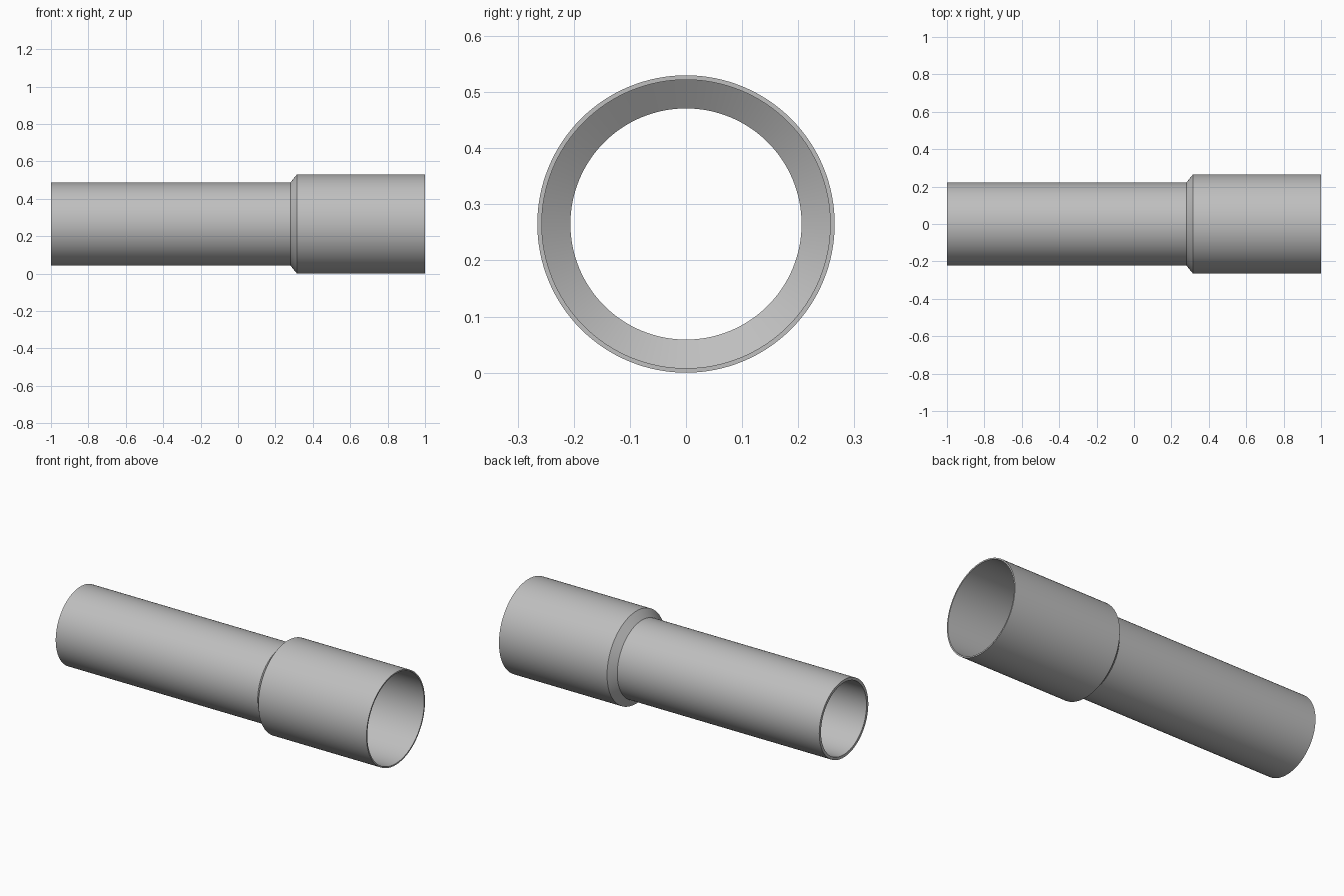
import bpy
import bmesh
import math
from mathutils import Matrix, Vector

cube = bpy.data.objects.get("Cube")
if cube:
    bpy.data.objects.remove(cube, do_unlink=True)

# Plain grey material
grey = bpy.data.materials.new("pipe grey")
grey.use_nodes = True
color = (0.52, 0.52, 0.52, 1)
grey.diffuse_color = color
grey.node_tree.nodes["Principled BSDF"].inputs["Base Color"].default_value = color

# Pipe wall section as (x, radius): outside, socket rim, then back along the bore
SEGMENTS = 128
AXIS_HEIGHT = 0.265
section = [
    (-1, 0.222), (0.28, 0.222), (0.315, 0.265), (1, 0.265),
    (1, 0.257), (0.315, 0.257), (0.28, 0.206), (-1, 0.206),
]

# Revolve the closed section around the x axis
bm = bmesh.new()
verts = [bm.verts.new((x, 0, r)) for x, r in section]
edges = [bm.edges.new((v, verts[(i + 1) % len(verts)])) for i, v in enumerate(verts)]
bmesh.ops.spin(bm, geom=verts + edges, cent=Vector(), axis=(1, 0, 0),
               angle=math.tau, steps=SEGMENTS, use_merge=True)
bmesh.ops.remove_doubles(bm, verts=bm.verts, dist=0.0001)
bmesh.ops.recalc_face_normals(bm, faces=bm.faces)
bmesh.ops.transform(bm, matrix=Matrix.Translation((0, 0, AXIS_HEIGHT)), verts=bm.verts)

mesh = bpy.data.meshes.new("socket_pipe")
bm.to_mesh(mesh)
bm.free()
mesh.materials.append(grey)
pipe = bpy.data.objects.new("socket_pipe", mesh)
bpy.context.collection.objects.link(pipe)

# Smooth walls with crisp rims and shoulder
bpy.ops.object.select_all(action="DESELECT")
pipe.select_set(True)
bpy.context.view_layer.objects.active = pipe
bpy.ops.object.shade_smooth_by_angle(angle=math.radians(30))
